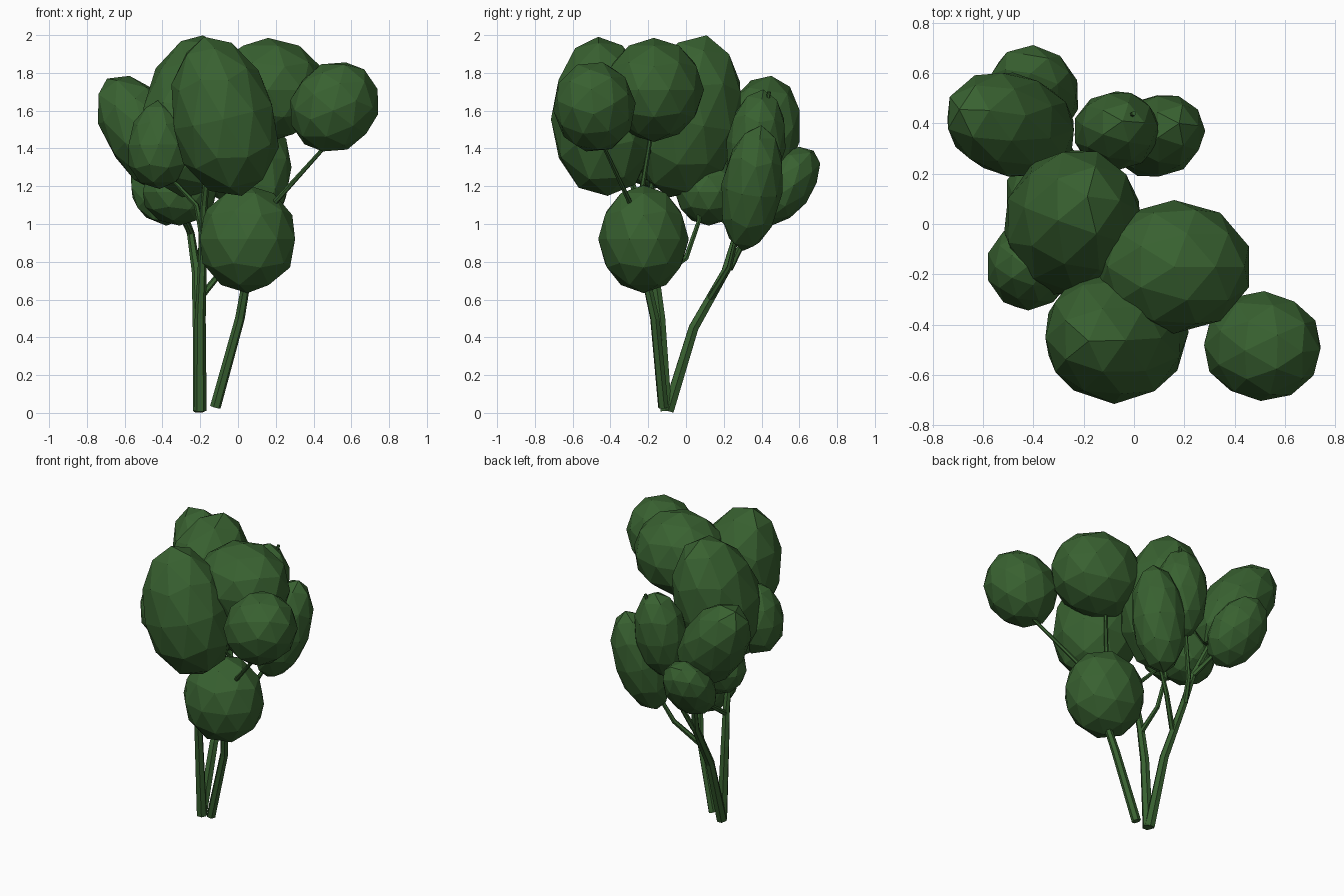
import bpy
from mathutils import Vector

leaf_mat = bpy.data.materials.new("foliage_green")
leaf_mat.diffuse_color = (0.04, 0.12, 0.03, 1)


def clump(name, centre, radii, axis, taper=0.0):
    """Faceted foliage ball, long side turned along axis, narrower on top by taper."""
    bpy.ops.mesh.primitive_ico_sphere_add(subdivisions=2, radius=1.02, location=centre)
    ob = bpy.context.object
    ob.name = name
    for v in ob.data.vertices:
        k = 1 - taper * v.co.z
        v.co.x *= k
        v.co.y *= k
    ob.scale = radii
    ob.rotation_mode = 'QUATERNION'
    ob.rotation_quaternion = Vector((0, 0, 1)).rotation_difference(Vector(axis))
    ob.data.materials.append(leaf_mat)


def stem(name, points, r0, r1):
    """Tapered many-sided stem along a path."""
    cu = bpy.data.curves.new(name, 'CURVE')
    cu.dimensions = '3D'
    cu.bevel_depth = 1.0
    cu.bevel_resolution = 1
    cu.use_fill_caps = True
    sp = cu.splines.new('POLY')
    sp.points.add(len(points) - 1)
    sp.use_smooth = False
    n = len(points) - 1
    for i, p in enumerate(points):
        sp.points[i].co = (*p, 1)
        sp.points[i].radius = r0 + (r1 - r0) * i / n
    ob = bpy.data.objects.new(name, cu)
    bpy.context.collection.objects.link(ob)
    bpy.ops.object.select_all(action='DESELECT')
    ob.select_set(True)
    bpy.context.view_layer.objects.active = ob
    bpy.ops.object.convert(target='MESH')
    bpy.context.object.data.materials.append(leaf_mat)


# Foliage: centre, radii, long axis, taper
clump("foliage_front", (-0.08, -0.44, 1.57), (0.275, 0.27, 0.425), (-0.20, -0.05, 0.84), 0.1)
clump("foliage_right_top", (0.16, -0.17, 1.71), (0.305, 0.26, 0.27), (0, 0, 1))
clump("foliage_right_outer", (0.51, -0.485, 1.62), (0.225, 0.215, 0.25), (0.20, -0.03, 0.25))
clump("foliage_centre", (-0.24, 0.01, 1.57), (0.27, 0.285, 0.435), (0.11, 0.20, 0.86), 0.06)
clump("foliage_low_front", (0.05, -0.225, 0.92), (0.26, 0.235, 0.28), (0, 0, 1))
clump("foliage_left_back", (-0.49, 0.395, 1.47), (0.20, 0.205, 0.36), (-0.34, 0.10, 0.5))
clump("foliage_back_low", (-0.395, 0.525, 1.2), (0.175, 0.14, 0.24), (-0.06, 0.2, 0.25))
clump("foliage_left_front", (-0.42, -0.17, 1.42), (0.165, 0.17, 0.23), (-0.02, 0, 1), 0.18)
clump("foliage_back_tall", (-0.07, 0.37, 1.42), (0.17, 0.155, 0.29), (0.05, 0.08, 0.6))
clump("foliage_back_right", (0.095, 0.35, 1.19), (0.17, 0.16, 0.34), (0.17, 0.10, 0.67))
clump("foliage_left_low", (-0.31, 0.12, 1.17), (0.20, 0.175, 0.175), (0, 0, 1))

# Main stems
stem("right_stem", [(-0.12, -0.12, 0.03), (0.01, -0.165, 0.5), (0.045, -0.21, 0.7),
                    (0.10, -0.25, 0.95)], 0.029, 0.02)
stem("left_stem", [(-0.2, -0.105, 0.01), (-0.2, -0.135, 0.5), (-0.19, -0.165, 0.75),
                   (-0.18, -0.24, 1.1), (-0.15, -0.36, 1.4)], 0.034, 0.014)
stem("back_stem", [(-0.205, -0.095, 0.01), (-0.21, 0.04, 0.45), (-0.22, 0.21, 0.75),
                   (-0.25, 0.27, 0.95), (-0.36, 0.36, 1.25)], 0.034, 0.016)

# Side branches
branches = [
    [(0.10, -0.25, 0.95), (0.2, -0.3, 1.12), (0.47, -0.44, 1.42)],
    [(0.08, -0.24, 0.95), (0.03, -0.23, 1.2), (0.08, -0.18, 1.5)],
    [(-0.19, -0.17, 0.7), (-0.19, 0, 0.82), (-0.2, 0.07, 1.02), (-0.22, 0.05, 1.25)],
    [(-0.19, -0.21, 0.95), (-0.22, -0.2, 1.1), (-0.38, -0.17, 1.27)],
    [(-0.2, 0.13, 0.61), (-0.07, 0.23, 0.77), (0.0, 0.26, 0.9), (0.1, 0.31, 1.1)],
    [(-0.22, 0.23, 0.76), (-0.19, 0.3, 0.9), (-0.12, 0.35, 1.2), (0.0, 0.44, 1.70)],
    [(-0.25, 0.27, 0.95), (-0.28, 0.2, 1.02), (-0.34, 0.12, 1.12)],
    [(-0.25, 0.27, 0.95), (-0.32, 0.42, 1.08), (-0.38, 0.52, 1.2)],
]
for i, path in enumerate(branches):
    stem(f"branch_{i + 1}", path, 0.018, 0.01)
